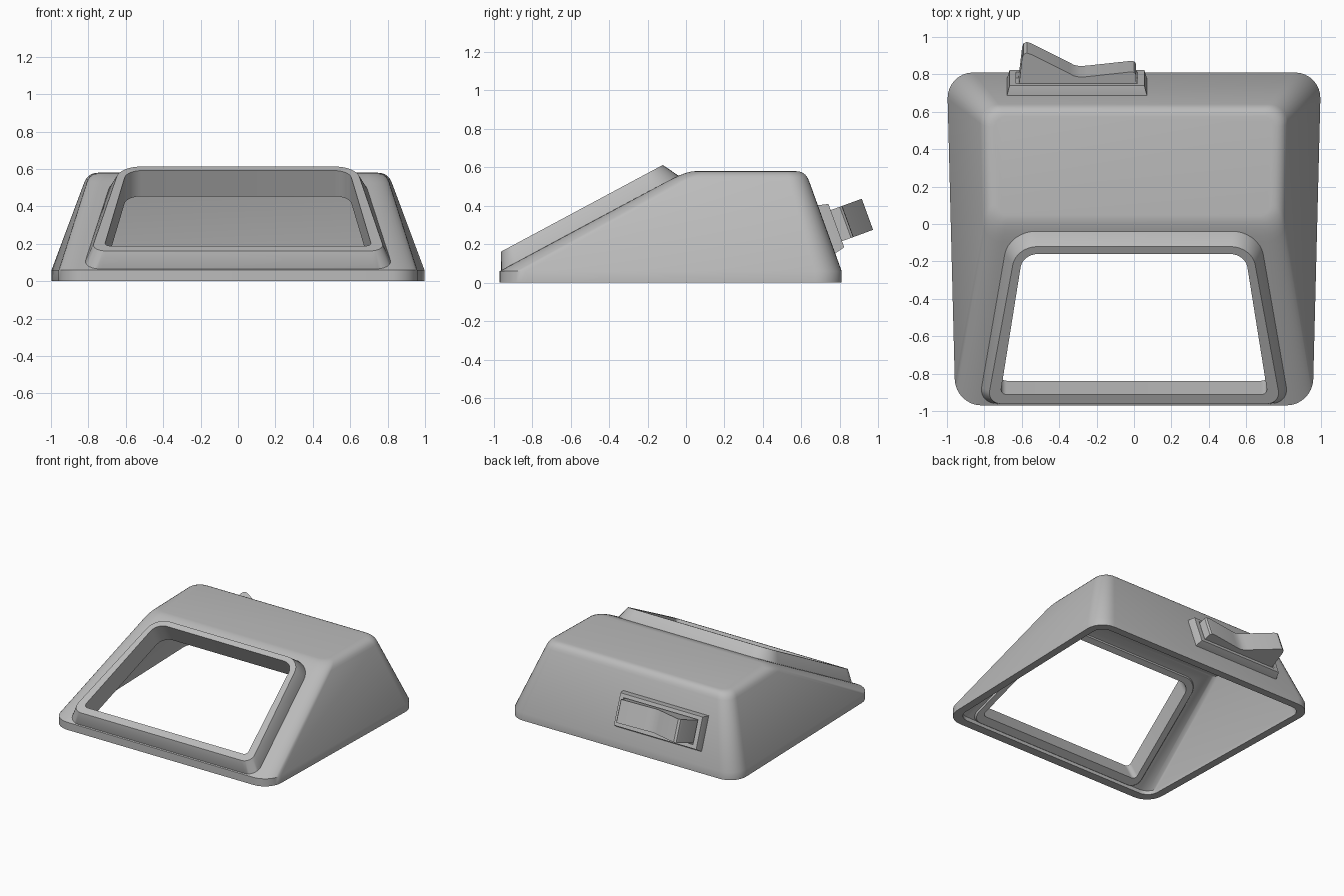
import bpy, bmesh
from math import sin, cos, pi, radians
from mathutils import Vector

cube = bpy.data.objects.get("Cube")
if cube:
    bpy.data.objects.remove(cube)

grey = bpy.data.materials.new("neutral grey")
grey.use_nodes = True
grey.diffuse_color = (0.5, 0.5, 0.5, 1)
grey.node_tree.nodes["Principled BSDF"].inputs["Base Color"].default_value = (0.5, 0.5, 0.5, 1)


def outline(h, front, back, x_front, x_back, r_front=0, r_back=0, steps=8):
    """Trapezoid with rounded corners in the plane at height h."""
    corners = [Vector(c) for c in ((-x_front, front, h), (x_front, front, h),
                                   (x_back, back, h), (-x_back, back, h))]
    points = []
    for i, p in enumerate(corners):
        r = (r_front, r_front, r_back, r_back)[i]
        if r == 0:
            points.append(p)
            continue
        a = (corners[i - 1] - p).normalized() * r
        b = (corners[(i + 1) % 4] - p).normalized() * r
        for k in range(steps + 1):
            t = k / steps * pi / 2
            points.append(p + a * (1 - sin(t)) + b * (1 - cos(t)))
    return points


def blend(a, b, c, steps=5):
    """Rings that round the edge from ring a over ring b to ring c."""
    return [[p * (1 - t) ** 2 + q * 2 * t * (1 - t) + s * t * t for p, q, s in zip(a, b, c)]
            for t in (k / steps for k in range(steps + 1))]


def loft(name, rings, place=None, loop=False):
    """Skin a stack of rings, with end caps or joined into a closed tube."""
    bm = bmesh.new()
    rows = [[bm.verts.new(place(p) if place else p) for p in ring] for ring in rings]
    pairs = list(zip(rows, rows[1:]))
    if loop:
        pairs.append((rows[-1], rows[0]))
    else:
        bm.faces.new(rows[0])
        bm.faces.new(rows[-1])
    for a, b in pairs:
        for i in range(len(a)):
            j = (i + 1) % len(a)
            bm.faces.new((a[i], a[j], b[j], b[i]))
    bmesh.ops.recalc_face_normals(bm, faces=bm.faces)
    mesh = bpy.data.meshes.new(name)
    bm.to_mesh(mesh)
    bm.free()
    mesh.materials.append(grey)
    ob = bpy.data.objects.new(name, mesh)
    bpy.context.collection.objects.link(ob)
    return ob


def activate(ob):
    bpy.ops.object.select_all(action='DESELECT')
    ob.select_set(True)
    bpy.context.view_layer.objects.active = ob


def cut(ob, cutter):
    activate(ob)
    mod = ob.modifiers.new("cut", 'BOOLEAN')
    mod.operation = 'DIFFERENCE'
    mod.solver = 'EXACT'
    mod.object = cutter
    bpy.ops.object.modifier_apply(modifier=mod.name)
    bpy.data.objects.remove(cutter)


def on_front(p):
    """Place (x, distance up slope, height) on the front slope."""
    return Vector((p.x, -0.97 + 0.881 * p.y - 0.472 * p.z, 0.06 + 0.472 * p.y + 0.881 * p.z))


def on_back(p):
    """Place (x, distance up slope, height) on the back slope at the switch."""
    s = p.y + 0.232
    return Vector((p.x - 0.305, 0.81 - 0.343 * s + 0.94 * p.z, 0.06 + 0.94 * s + 0.343 * p.z))


# Housing: rounded wedge
base = outline(0, -0.97, 0.81, 0.955, 1.0, 0.14, 0.14)
lip = outline(0.06, -0.97, 0.81, 0.955, 1.0, 0.14, 0.14)
crown = outline(0.58, 0.0, 0.622, 0.79, 0.805, 0.1, 0.1)
shoulder = [p.lerp(q, 0.9) for p, q in zip(lip, crown)]
plateau = outline(0.58, 0.045, 0.575, 0.73, 0.745, 0.06, 0.06)
housing = loft("housing", [base, lip] + blend(shoulder, crown, plateau))

# Hollow interior, open below
cut(housing, loft("cavity", [
    outline(-0.05, -0.90, 0.75, 0.895, 0.94, 0.09, 0.09),
    outline(0.03, -0.90, 0.75, 0.895, 0.94, 0.09, 0.09),
    outline(0.52, 0.015, 0.58, 0.735, 0.75, 0.06, 0.06)]))

# Window through the front slope
cut(housing, loft("window_cutter", [
    outline(h, 0.08, 0.99, 0.745, 0.615, 0.05, 0.09) for h in (-0.1, 0.2)], on_front))

# Raised window frame
frame = loft("window_frame", [
    outline(-0.07, 0.05, 1.01, 0.77, 0.64, 0.08, 0.11),
    outline(-0.01, 0.01, 1.055, 0.83, 0.67, 0.1, 0.14),
    outline(0.0, 0.01, 1.055, 0.83, 0.67, 0.1, 0.14),
    outline(0.086, 0.055, 1.01, 0.785, 0.63, 0.08, 0.11),
    outline(0.086, 0.112, 0.965, 0.715, 0.595, 0.035, 0.08),
    outline(-0.07, 0.112, 0.965, 0.715, 0.595, 0.035, 0.08)], on_front, loop=True)

# Switch bezel with a shallow recess
bezel = loft("switch_bezel", [
    outline(h, -s, s, x, x) for h, s, x in
    ((-0.02, 0.133, 0.375), (0.0, 0.133, 0.375), (0.055, 0.12, 0.36),
     (0.055, 0.092, 0.325), (0.02, 0.092, 0.325))], on_back)

# Rocker: side profile swept across the bezel
profile = [(-0.315, 0.0), (-0.293, 0.2), (-0.285, 0.22), (-0.268, 0.227), (-0.245, 0.219),
           (-0.04, 0.11), (-0.015, 0.096), (0.015, 0.09), (0.05, 0.092),
           (0.285, 0.119), (0.305, 0.117), (0.315, 0.105), (0.32, 0.0)]
rocker = loft("switch_rocker", [[Vector((x, s, h)) for x, h in profile]
                                for s in (-0.086, 0.086)], on_back)

for ob in (housing, frame, bezel, rocker):
    activate(ob)
    bpy.ops.object.shade_smooth_by_angle(angle=radians(30))
